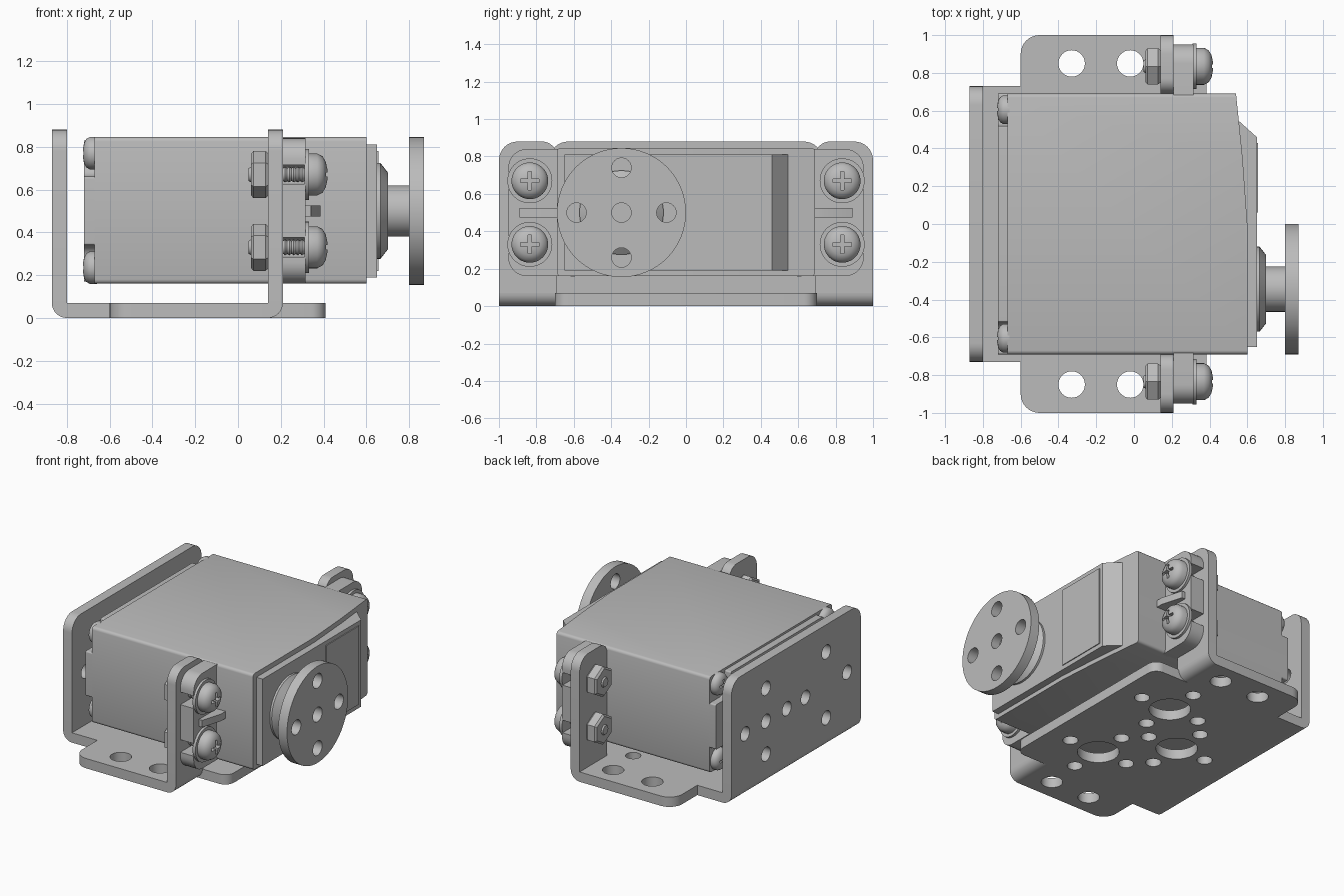
import bpy, bmesh
from math import sin, cos, pi
from mathutils import Matrix, Vector

cube = bpy.data.objects.get("Cube")
if cube:
    bpy.data.objects.remove(cube, do_unlink=True)

grey = bpy.data.materials.new("satin_grey")
grey.use_nodes = True
grey.diffuse_color = (0.5, 0.5, 0.5, 1)
grey.node_tree.nodes["Principled BSDF"].inputs["Base Color"].default_value = (0.5, 0.5, 0.5, 1)
YZ = Matrix(((0, 0, 1, 0), (1, 0, 0, 0), (0, 1, 0, 0), (0, 0, 0, 1)))  # (u, v, w) -> (y, z, x)


def add(name, mesh, loc=(0, 0, 0)):
    ob = bpy.data.objects.new(name, mesh)
    ob.location = loc
    bpy.context.collection.objects.link(ob)
    if not mesh.materials:
        mesh.materials.append(grey)
    bpy.ops.object.select_all(action='DESELECT')
    ob.select_set(True)
    bpy.context.view_layer.objects.active = ob
    bpy.ops.object.shade_smooth_by_angle(angle=0.6)
    return ob


def finish(name, bm):
    bmesh.ops.remove_doubles(bm, verts=bm.verts, dist=1e-5)
    bmesh.ops.recalc_face_normals(bm, faces=bm.faces)
    mesh = bpy.data.meshes.new(name)
    bm.to_mesh(mesh)
    bm.free()
    return add(name, mesh)


def outline(corners):
    """Polygon from (u, v[, radius]) corners, square corners being rounded."""
    pts = []
    for i, c in enumerate(corners):
        p = Vector(c[:2])
        if len(c) < 3:
            pts.append(p)
            continue
        a = (Vector(corners[i - 1][:2]) - p).normalized()
        b = (Vector(corners[(i + 1) % len(corners)][:2]) - p).normalized()
        for k in range(9):
            t = k * pi / 16
            pts.append(p + c[2] * (a + b - b * cos(t) - a * sin(t)))
    return pts


def circle(u, v, r, n=32):
    return [(u + r * cos(2 * pi * k / n), v + r * sin(2 * pi * k / n)) for k in range(n)]


def cross(u, v, d, r):
    return [circle(u + d * i, v + d * j, r, 24) for i, j in ((1, 0), (-1, 0), (0, 1), (0, -1))]


def plate(name, loops, lo, hi, matrix=Matrix()):
    """Flat sheet with holes, from filled outlines extruded between lo and hi."""
    cu = bpy.data.curves.new(name, 'CURVE')
    cu.dimensions, cu.fill_mode, cu.extrude = '2D', 'BOTH', (hi - lo) / 2
    for loop in loops:
        sp = cu.splines.new('POLY')
        sp.points.add(len(loop) - 1)
        for pt, p in zip(sp.points, loop):
            pt.co = (p[0], p[1], 0, 1)
        sp.use_cyclic_u = True
    tmp = bpy.data.objects.new(name, cu)
    bpy.context.collection.objects.link(tmp)
    deps = bpy.context.evaluated_depsgraph_get()
    mesh = bpy.data.meshes.new_from_object(tmp.evaluated_get(deps))
    bpy.data.objects.remove(tmp, do_unlink=True)
    mesh.transform(matrix @ Matrix.Translation((0, 0, (lo + hi) / 2)))
    bm = bmesh.new()
    bm.from_mesh(mesh)
    return finish(name, bm)


def box(name, x, y, z):
    return plate(name, [[(x[0], y[0]), (x[1], y[0]), (x[1], y[1]), (x[0], y[1])]], *z)


def lathe(name, profile, y=0, z=0, n=40):
    """Solid of revolution about an axis along x, from (x, radius) points."""
    bm = bmesh.new()
    vs = [bm.verts.new((x, 0, r)) for x, r in profile]
    es = [bm.edges.new(e) for e in zip(vs, vs[1:])]
    bmesh.ops.spin(bm, geom=vs + es, cent=(0, 0, 0), axis=(1, 0, 0), angle=2 * pi, steps=n)
    bmesh.ops.translate(bm, verts=bm.verts, vec=(0, y, z))
    return finish(name, bm)


def bend(name, x, side, y0, y1):
    """Quarter-round fold joining the floor sheet to an upright sheet."""
    arc = [(x, 0.07)] + [(x + side * 0.07 * sin(k * pi / 16), 0.07 - 0.07 * cos(k * pi / 16)) for k in range(9)]
    bm = bmesh.new()
    face = bm.faces.new([bm.verts.new((u, y0, v)) for u, v in arc])
    ex = bmesh.ops.extrude_face_region(bm, geom=[face])
    bmesh.ops.translate(bm, vec=(0, y1 - y0, 0), verts=[g for g in ex['geom'] if isinstance(g, bmesh.types.BMVert)])
    finish(name, bm)


# Bracket: floor with wings and tongue
half = [(-0.8, -0.73), (-0.6, -0.73), (-0.6, -1, 0.1), (0.14, -1), (0.14, -0.7), (0.41, -0.7, 0.07)]
whole = half + [(c[0], -c[1], *c[2:]) for c in reversed(half)]
holes = [circle(x, y, 0.07) for x in (-0.33, -0.02) for y in (-0.85, 0.85)]
for cx, cy in ((0, 0.36), (0, -0.36), (-0.36, 0)):
    holes += [circle(cx, cy, 0.135)] + cross(cx, cy, 0.235, 0.05)
plate("bracket_floor", [outline(whole)] + holes, 0, 0.07)

# Bracket: back wall
wall = outline([(-0.73, 0.07), (0.73, 0.07), (0.73, 0.88, 0.1), (-0.73, 0.88, 0.1)])
holes = cross(0.34, 0.45, 0.235, 0.05) + cross(-0.34, 0.45, 0.235, 0.05) + [circle(0.34, 0.45, 0.05, 24)]
plate("bracket_back_wall", [wall] + holes, -0.87, -0.8, YZ)
bend("bracket_back_fold", -0.8, -1, -0.73, 0.73)

# Motor case: rounded long edges, slightly slanted output face
bm = bmesh.new()
case = [(-0.67, -0.69), (0.6, -0.69), (0.6, 0), (0.575, 0.35), (0.54, 0.69), (-0.67, 0.69)]
face = bm.faces.new([bm.verts.new((x, y, 0.16)) for x, y in case])
ex = bmesh.ops.extrude_face_region(bm, geom=[face])
bmesh.ops.translate(bm, vec=(0, 0, 0.685), verts=[g for g in ex['geom'] if isinstance(g, bmesh.types.BMVert)])
bmesh.ops.recalc_face_normals(bm, faces=bm.faces)
long_edges = [e for e in bm.edges if abs(e.verts[0].co.x - e.verts[1].co.x) > 1]
bmesh.ops.bevel(bm, geom=long_edges, offset=0.02, segments=3, profile=0.5, affect='EDGES')
finish("motor_case", bm)

# Raised gearbox face with chamfered end and inset panel
plate("gearbox_face", [[(0.5, -0.65), (0.65, -0.65), (0.65, 0.46), (0.55, 0.55), (0.5, 0.55)]], 0.19, 0.81)
box("gearbox_panel", (0.64, 0.656), (0.06, 0.43), (0.22, 0.78))

# Rear cover with notched corners for its screws
q = [(0.69, 0.17), (0.52, 0.17), (0.52, 0.34)]
cover = [(0.69, 0.34, 0.01), (0.69, 0.66, 0.01), (0.52, 0.66, 0.06), (0.52, 0.83, 0.01)]
cover += [(-u, v, r) for u, v, r in reversed(cover)]
low = [(-0.52, 0.17, 0.01), (-0.52, 0.34, 0.06)]
cover = cover[:4] + cover[4:7] + [(-0.69, 0.34, 0.01), low[1], low[0], (0.52, 0.17, 0.01), (0.52, 0.34, 0.06)]
plate("rear_cover", [outline(cover)], -0.72, -0.66, YZ)

# Output boss, shaft and drilled horn disc
lathe("output_boss", [(0.64, 0), (0.64, 0.225), (0.665, 0.225), (0.7, 0.18), (0.7, 0)], -0.345, 0.5)
lathe("output_shaft", [(0.69, 0), (0.69, 0.12), (0.805, 0.12), (0.805, 0)], -0.345, 0.5)
plate("horn_disc", [circle(-0.345, 0.5, 0.345, 64), circle(-0.345, 0.5, 0.052, 24)]
      + cross(-0.345, 0.5, 0.24, 0.052), 0.8, 0.87, YZ)

# Cross-recessed screw head, made once and shared
head = lathe("screw_head", [(0, 0), (0, 0.098), (0.045, 0.098), (0.07, 0.085), (0.085, 0.06), (0.092, 0.03), (0.094, 0)])
w, a = 0.01, 0.05
plus = [(w, -a), (w, -w), (a, -w), (a, w), (w, w), (w, a), (-w, a), (-w, w), (-a, w), (-a, -w), (-w, -w), (-w, -a)]
cutter = plate("recess_cutter", [plus], 0.045, 0.15, YZ)
cutter.hide_render = True
mod = head.modifiers.new("recess", 'BOOLEAN')
mod.object, mod.operation, mod.solver = cutter, 'DIFFERENCE', 'EXACT'
head_mesh = bpy.data.meshes.new_from_object(head.evaluated_get(bpy.context.evaluated_depsgraph_get()))
for ob in (head, cutter):
    bpy.data.objects.remove(ob, do_unlink=True)

for s, side in ((-1, "right"), (1, "left")):
    # Bracket ear upright
    up = [(s * 0.69, 0.07), (s, 0.07), (s, 0.88, 0.1), (s * 0.69, 0.88, 0.08)]
    plate(f"{side}_bracket_ear", [outline(up)], 0.14, 0.21, YZ)
    bend(f"{side}_ear_fold", 0.14, 1, *sorted((s * 0.69, s)))

    # Case mounting ear with two open slots and a stiffening rib
    ear = [(s * 0.66, 0.16), (s * 0.95, 0.16, 0.1)]
    for z in (0.33, 0.67):
        ear += [(s * 0.95, z - 0.045), (s * 0.8, z - 0.045, 0.04), (s * 0.8, z + 0.045, 0.04), (s * 0.95, z + 0.045)]
    ear += [(s * 0.95, 0.84, 0.1), (s * 0.66, 0.84)]
    plate(f"{side}_mounting_ear", [outline(ear)], 0.21, 0.315, YZ)
    rib = [(0.3, s * 0.68), (0.385, s * 0.68), (0.385, s * 0.74), (0.34, s * 0.89), (0.3, s * 0.89)]
    plate(f"{side}_ear_rib", [rib], 0.475, 0.525)

    for z, level in ((0.33, "lower"), (0.67, "upper")):
        # Ear fasteners: washer, head, threaded shank and hex nut
        tag, y = f"{side}_{level}", s * 0.835
        lathe(f"{tag}_washer", [(0.31, 0), (0.31, 0.12), (0.332, 0.12), (0.332, 0)], y, z)
        add(f"{tag}_screw_head", head_mesh, (0.325, y, z))
        thread = [(0.05 + 0.01 * k, 0.036 if k % 2 else 0.03) for k in range(27)]
        lathe(f"{tag}_screw_shank", [(0.05, 0)] + thread + [(0.31, 0)], y, z, 20)
        lathe(f"{tag}_nut", [(0.06, 0), (0.06, 0.095), (0.072, 0.11), (0.128, 0.11), (0.14, 0.1), (0.14, 0)], y, z, 6)

    for z, level in ((0.235, "lower"), (0.77, "upper")):
        # Rear cover screws
        ob = add(f"{side}_{level}_cover_screw", head_mesh, (-0.66, s * 0.605, z))
        ob.rotation_euler.z = pi
        ob.scale = (0.7, 0.78, 0.78)
